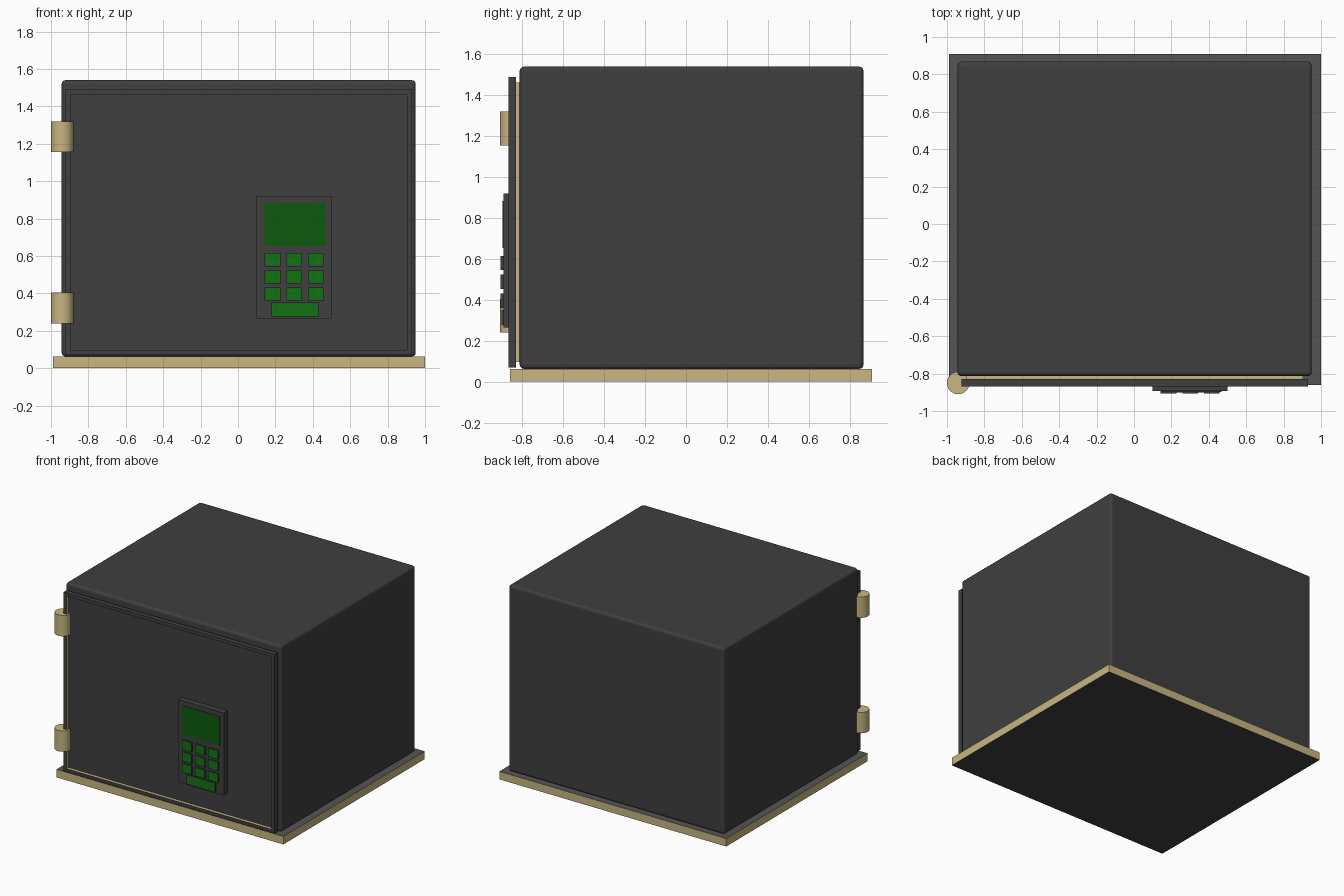
import bpy, bmesh
from mathutils import Vector

if "Cube" in bpy.data.objects:
    bpy.data.objects.remove(bpy.data.objects["Cube"])


def material(name, rgb):
    m = bpy.data.materials.new(name)
    m.diffuse_color = (*rgb, 1)
    m.use_nodes = True
    m.node_tree.nodes["Principled BSDF"].inputs["Base Color"].default_value = m.diffuse_color
    return m


DARK = material("dark_steel", (0.05, 0.05, 0.05))
GREY = material("grey_steel", (0.09, 0.09, 0.09))
GOLD = material("brass", (0.58, 0.47, 0.22))
SCREEN = material("screen_green", (0.004, 0.1, 0.004))
BUTTON = material("button_green", (0.006, 0.17, 0.006))


def finish(bm, name, mats):
    me = bpy.data.meshes.new(name)
    bm.normal_update()
    bm.to_mesh(me)
    bm.free()
    for m in mats:
        me.materials.append(m)
    ob = bpy.data.objects.new(name, me)
    bpy.context.collection.objects.link(ob)
    return ob


def box_bm(x, y, z):
    bm = bmesh.new()
    bmesh.ops.create_cube(bm, size=1)
    for v in bm.verts:
        v.co = [r[0] if c < 0 else r[1] for c, r in zip(v.co, (x, y, z))]
    bm.normal_update()
    return bm


def face_toward(bm, direction):
    d = Vector(direction)
    return max(bm.faces, key=lambda f: f.normal.dot(d))


def box(name, x, y, z, mats, marked=None):
    """Box in the first material; faces along marked {direction: slot} get others."""
    bm = box_bm(x, y, z)
    for d, slot in (marked or {}).items():
        face_toward(bm, d).material_index = slot
    return finish(bm, name, mats)


FRONT, BACK, UP, DOWN = (0, -1, 0), (0, 1, 0), (0, 0, 1), (0, 0, -1)

# Base plate: brass rim, grey top, dark underside
box("base_plate", (-0.99, 1.0), (-0.86, 0.91), (0, 0.063),
    [GOLD, GREY, DARK], {UP: 1, DOWN: 2})

# Safe body with softened edges
body = box("safe_body", (-0.943, 0.95), (-0.813, 0.868), (0.063, 1.54), [DARK])
bevel = body.modifiers.new("soft_edges", "BEVEL")
bevel.width = 0.02
bevel.segments = 3

# Door: recessed front panel with brass lip, brass plug stepping into the body
bm = box_bm((-0.922, 0.93), (-0.868, -0.83), (0.07, 1.49))
for direction, shift in ((FRONT, 0.025), (BACK, 0.025)):
    panel = face_toward(bm, direction)
    bmesh.ops.inset_region(bm, faces=[panel], thickness=0.038)
    ret = bmesh.ops.extrude_discrete_faces(bm, faces=[panel])
    panel = ret["faces"][0]
    for v in panel.verts:
        v.co.y += shift
    for e in panel.edges:
        for f in e.link_faces:
            if f != panel:
                f.material_index = 1
    bm.normal_update()
finish(bm, "door", [DARK, GOLD])

# Hinges
for label, z0 in (("lower", 0.24), ("upper", 1.155)):
    bpy.ops.mesh.primitive_cylinder_add(vertices=32, radius=0.06, depth=0.165,
                                        location=(-0.94, -0.85, z0 + 0.0825))
    hinge = bpy.context.object
    hinge.name = label + "_hinge"
    hinge.data.materials.append(GOLD)
    bpy.ops.object.shade_smooth_by_angle()

# Keypad housing and screen
box("keypad_housing", (0.10, 0.50), (-0.892, -0.84), (0.265, 0.92), [DARK])
box("keypad_screen", (0.142, 0.467), (-0.897, -0.88), (0.653, 0.884),
    [DARK, SCREEN], {FRONT: 1})


# Keys: dark sides, green face inside a thin dark border
def key(name, cx, cz, w, h, y):
    bm = box_bm((cx - w / 2, cx + w / 2), (y, -0.88), (cz - h / 2, cz + h / 2))
    face = face_toward(bm, FRONT)
    bmesh.ops.inset_region(bm, faces=[face], thickness=0.004)
    face.material_index = 1
    finish(bm, name, [DARK, BUTTON])


for row in range(3):
    for col in range(3):
        key(f"key_{row * 3 + col + 1}", 0.185 + col * 0.115, 0.58 - row * 0.092,
            0.084, 0.07, -0.906)
key("enter_key", 0.305, 0.313, 0.25, 0.074, -0.902)
